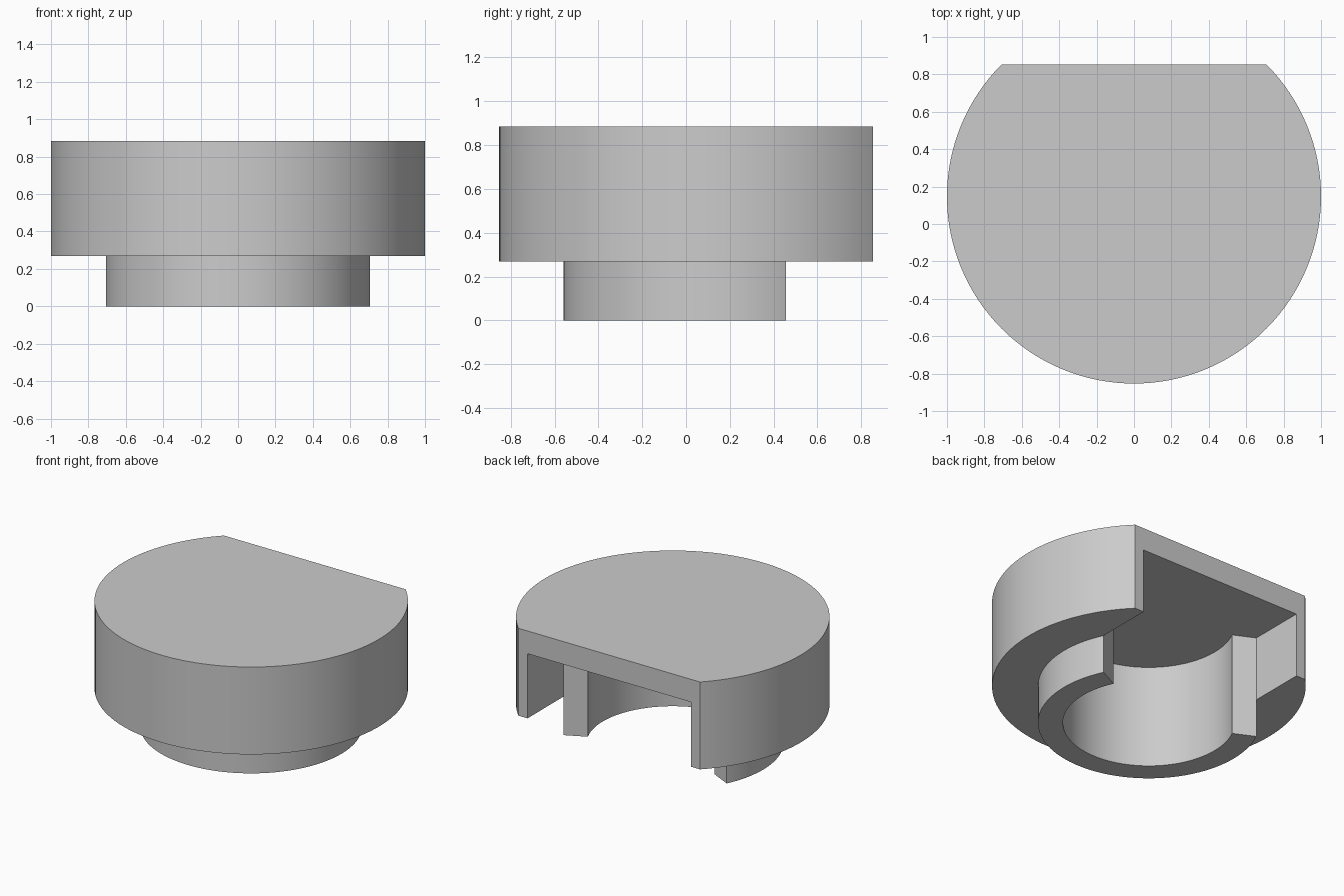
import bpy
import bmesh
from math import cos, sin, radians, degrees, acos, pi

if "Cube" in bpy.data.objects:
    bpy.data.objects.remove(bpy.data.objects["Cube"])

CENTRE_Y = 0.147          # axis of the round parts
BACK_Y = 0.853            # flat back face
TOP, CEILING, RIM = 0.885, 0.725, 0.27
COLLAR_R, BORE_R = 0.707, 0.548
WALL_X = 0.636            # half width of the rear opening


def arc(radius, start, end, steps):
    """Points on an arc about the vertical axis, angles in degrees."""
    angles = [radians(start + (end - start) * i / steps) for i in range(steps + 1)]
    return [(radius * cos(a), CENTRE_Y + radius * sin(a)) for a in angles]


def prism(name, outline, low, high):
    """Extrude a counter-clockwise outline from low to high."""
    bm = bmesh.new()
    base = bm.faces.new([bm.verts.new((x, y, low)) for x, y in outline])
    grown = bmesh.ops.extrude_face_region(bm, geom=[base])
    verts = [g for g in grown["geom"] if isinstance(g, bmesh.types.BMVert)]
    bmesh.ops.translate(bm, verts=verts, vec=(0, 0, high - low))
    bmesh.ops.recalc_face_normals(bm, faces=bm.faces)
    mesh = bpy.data.meshes.new(name)
    bm.to_mesh(mesh)
    bm.free()
    obj = bpy.data.objects.new(name, mesh)
    bpy.context.collection.objects.link(obj)
    return obj


def combine(target, tool, operation):
    """Apply a boolean and drop the tool."""
    mod = target.modifiers.new(operation, "BOOLEAN")
    mod.operation, mod.solver, mod.object = operation, "EXACT", tool
    bpy.context.view_layer.objects.active = target
    bpy.ops.object.modifier_apply(modifier=mod.name)
    bpy.data.objects.remove(tool)


# Round body with a flat back
body = prism("capped_housing", arc(1.0, 135, 405, 96), RIM, TOP)

# Collar below the body
collar = prism("collar", arc(COLLAR_R, 0, 360, 128)[:-1], 0, RIM + 0.2)
combine(body, collar, "UNION")

# Bore that opens through radial ends into a straight rear slot
lip = degrees(acos(WALL_X / COLLAR_R))
lip_y = CENTRE_Y + COLLAR_R * sin(radians(lip))
cavity_outline = arc(BORE_R, 180 - lip, 360 + lip, 84) + [
    (WALL_X, lip_y), (WALL_X, BACK_Y + 0.1),
    (-WALL_X, BACK_Y + 0.1), (-WALL_X, lip_y)]
cavity = prism("cavity_cutter", cavity_outline, -0.1, CEILING)
cavity.hide_render = True
combine(body, cavity, "DIFFERENCE")

# Single grey finish
grey = bpy.data.materials.new("plain_grey")
grey.use_nodes = True
colour = (0.6, 0.6, 0.6, 1)
grey.diffuse_color = colour
grey.node_tree.nodes["Principled BSDF"].inputs["Base Color"].default_value = colour
body.data.materials.clear()
body.data.materials.append(grey)
for face in body.data.polygons:
    face.material_index = 0

bpy.ops.object.select_all(action="DESELECT")
body.select_set(True)
bpy.context.view_layer.objects.active = body
bpy.ops.object.shade_smooth_by_angle(angle=pi / 9)
